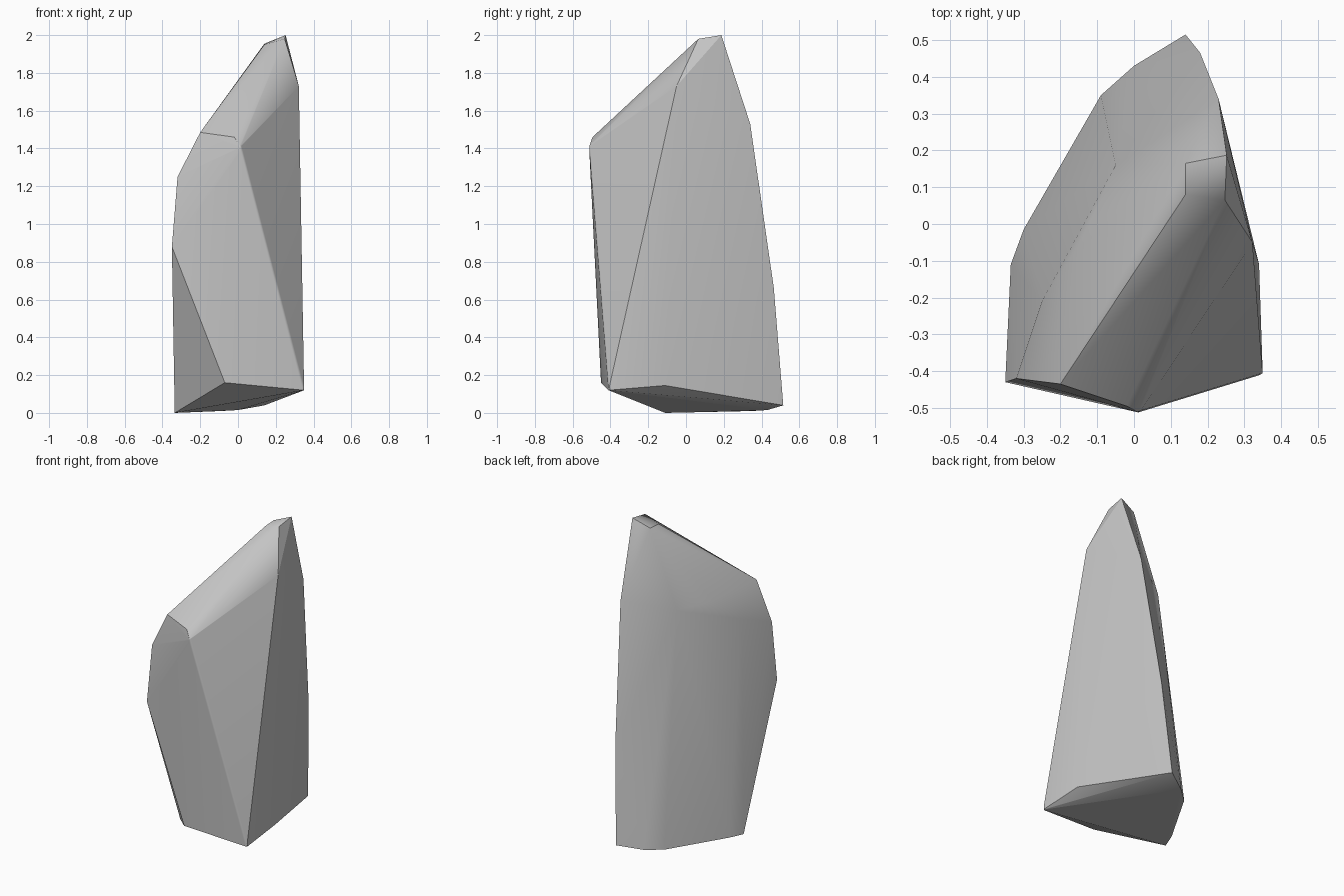
import bpy, bmesh, math

if "Cube" in bpy.data.objects:
    bpy.data.objects.remove(bpy.data.objects["Cube"], do_unlink=True)

# Corner points of the rock shard
corners = {
    # tip
    "A": (0.252, 0.187, 2.0), "B": (0.14, 0.08, 1.95), "C": (0.247, 0.065, 1.98),
    "D": (0.14, 0.165, 1.955), "E": (0.322, -0.05, 1.73),
    # front shoulder and front face
    "F": (0.015, -0.513, 1.41), "G": (-0.02, -0.495, 1.46), "H": (-0.2, -0.435, 1.485),
    "I": (-0.32, -0.42, 1.25), "J": (-0.35, -0.43, 0.88),
    "K": (-0.07, -0.45, 0.16), "L": (0.35, -0.41, 0.12),
    # side and back ridge
    "M": (0.34, -0.11, 0.145), "N": (0.14, 0.515, 0.04),
    "O": (0.18, 0.465, 0.66), "P": (0.23, 0.34, 1.53),
    # base rim
    "Q": (-0.335, -0.11, 0.0), "R": (0.0, 0.43, 0.015),
    "S": (-0.30, -0.015, 0.005), "T": (-0.09, 0.35, 0.01),
    # rounded shoulder of the back
    "U": (-0.05, 0.16, 1.47), "V": (-0.15, -0.06, 1.48), "W": (-0.25, -0.21, 1.33),
}
sharp_chains = ["JKLQ", "KQJIHGF", "HBDACEL", "AE", "LMN", "QSTRN", "NOPA"]
soft_chains = ["FL", "BC", "FE", "FC"]


def pairs(chains):
    return {frozenset(p) for c in chains for p in zip(c, c[1:])}


# Hull around the corners
bm = bmesh.new()
name_of = {bm.verts.new(co): name for name, co in corners.items()}
bmesh.ops.convex_hull(bm, input=bm.verts[:])
loose = [v for v in bm.verts if not v.link_faces]
bmesh.ops.delete(bm, geom=loose, context="VERTS")
bmesh.ops.recalc_face_normals(bm, faces=bm.faces[:])

# Crisp ridges, soft flanks, and one narrow worn ridge down the front
sharp, soft = pairs(sharp_chains), pairs(soft_chains)
weight = bm.edges.layers.float.new("bevel_weight_edge")
for face in bm.faces:
    face.smooth = True
for edge in bm.edges:
    key = frozenset(name_of[v] for v in edge.verts)
    crease = edge.calc_face_angle(0) > math.radians(48)
    edge.smooth = key in soft or not (key in sharp or crease)
    edge[weight] = 1.0 if key == frozenset("FL") else 0.0

mesh = bpy.data.meshes.new("rock_shard")
bm.to_mesh(mesh)
bm.free()
rock = bpy.data.objects.new("rock_shard", mesh)
bpy.context.collection.objects.link(rock)

bevel = rock.modifiers.new("worn_ridge", "BEVEL")
bevel.limit_method = "WEIGHT"
bevel.width = 0.008
bevel.segments = 1
normals = rock.modifiers.new("flat_flanks", "WEIGHTED_NORMAL")
normals.keep_sharp = True

# Stone colour
stone = bpy.data.materials.new("grey_stone")
stone.use_nodes = True
colour = (0.56, 0.56, 0.56, 1)
stone.diffuse_color = colour
stone.node_tree.nodes["Principled BSDF"].inputs["Base Color"].default_value = colour
mesh.materials.append(stone)
